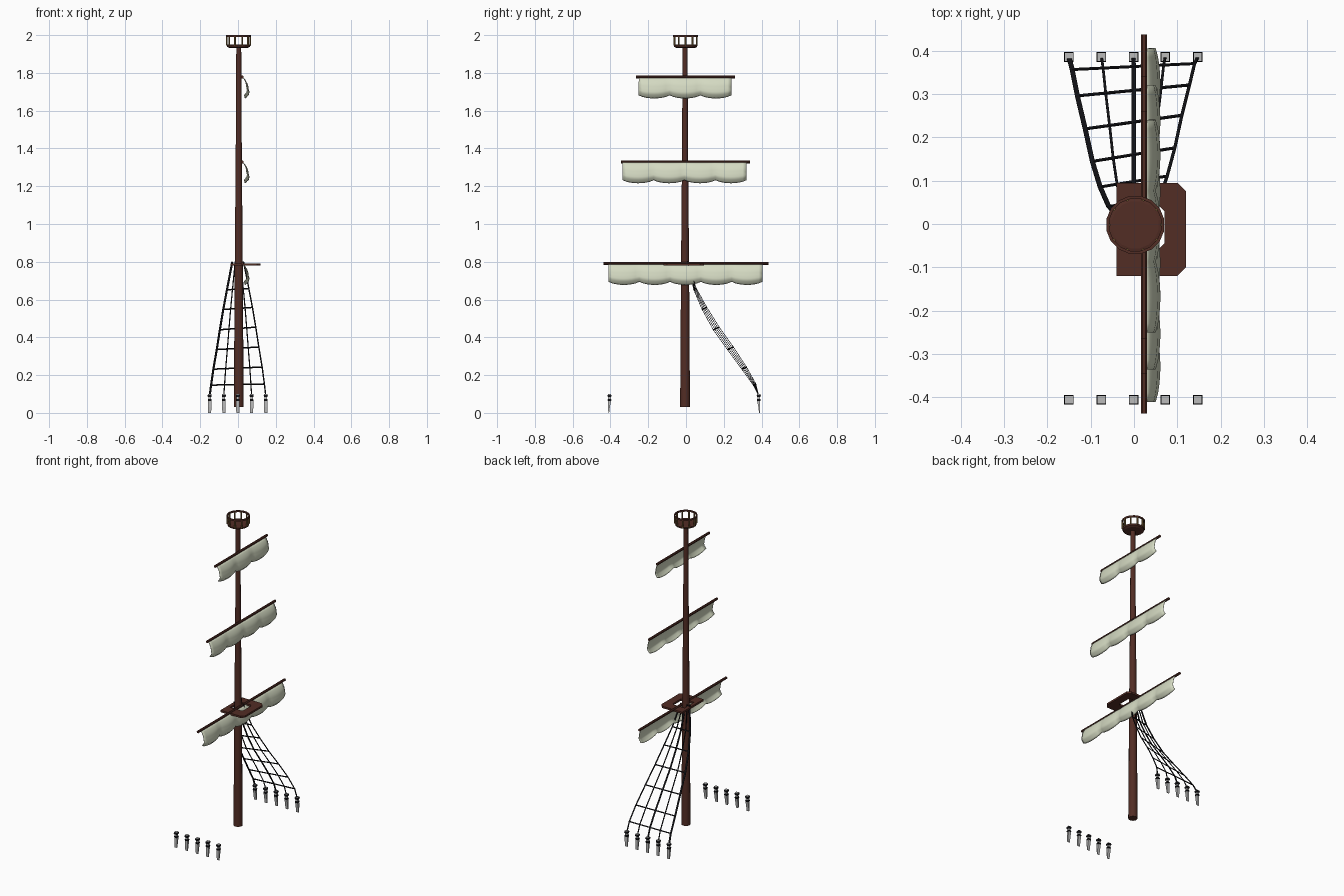
import bpy, bmesh, math
from mathutils import Vector

if "Cube" in bpy.data.objects:
    bpy.data.objects.remove(bpy.data.objects["Cube"])


def material(name, col):
    m = bpy.data.materials.new(name)
    m.diffuse_color = (*col, 1)
    m.use_nodes = True
    m.node_tree.nodes["Principled BSDF"].inputs["Base Color"].default_value = m.diffuse_color
    return m


WOOD = material("red_brown_wood", (0.085, 0.026, 0.018))
CANVAS = material("canvas", (0.66, 0.70, 0.54))
ROPE = material("black_rope", (0.006, 0.006, 0.008))
IRON = material("pale_grey", (0.5, 0.5, 0.5))
OCHRE = material("ochre_wood", (0.20, 0.12, 0.04))


def finish(name, bm, mat, smooth=False):
    bmesh.ops.recalc_face_normals(bm, faces=bm.faces)
    me = bpy.data.meshes.new(name)
    bm.to_mesh(me)
    bm.free()
    ob = bpy.data.objects.new(name, me)
    bpy.context.collection.objects.link(ob)
    me.materials.append(mat)
    if smooth:
        bpy.ops.object.select_all(action='DESELECT')
        ob.select_set(True)
        bpy.context.view_layer.objects.active = ob
        bpy.ops.object.shade_smooth_by_angle(angle=math.radians(40))
    return ob


def lathe(bm, profile, n, cx=0, cy=0, closed=False):
    """Revolve (radius, z) points; caps the ends unless the profile is a loop."""
    rings = [[bm.verts.new((cx + r * math.cos(2 * math.pi * (i + .5) / n),
                            cy + r * math.sin(2 * math.pi * (i + .5) / n), z))
              for i in range(n)] for r, z in profile]
    pairs = list(zip(rings, rings[1:])) + ([(rings[-1], rings[0])] if closed else [])
    for a, b in pairs:
        for i in range(n):
            j = (i + 1) % n
            bm.faces.new((a[i], a[j], b[j], b[i]))
    if not closed:
        bm.faces.new(rings[0])
        bm.faces.new(rings[-1])


def strip(bm, pts, width, thick, side):
    """Flat rope of rectangular section along pts, its width lying along side."""
    rings = []
    for i, p in enumerate(pts):
        t = (pts[min(i + 1, len(pts) - 1)] - pts[max(i - 1, 0)]).normalized()
        s = (side - t * side.dot(t)).normalized()
        n = t.cross(s)
        rings.append([bm.verts.new(p + s * a * width / 2 + n * b * thick / 2)
                      for a, b in ((-1, -1), (1, -1), (1, 1), (-1, 1))])
    for a, b in zip(rings, rings[1:]):
        for i in range(4):
            bm.faces.new((a[i], a[(i + 1) % 4], b[(i + 1) % 4], b[i]))
    bm.faces.new(rings[0])
    bm.faces.new(rings[-1])


# Mast
bm = bmesh.new()
lathe(bm, [(.027, .03), (.022, .79), (.017, 1.33), (.0135, 1.94)], 12, .004, -.005)
finish("mast", bm, WOOD, True)

# Crow's nest: floor, posts and rail
NX, NY = .003, -.002
bm = bmesh.new()
lathe(bm, [(.050, 1.932), (.062, 1.938), (.064, 1.948), (.055, 1.950)], 16, NX, NY)
finish("lookout_floor", bm, WOOD)
bm = bmesh.new()
lathe(bm, [(.061, 1.990), (.068, 1.990), (.068, 2.0), (.061, 2.0)], 16, NX, NY, True)
finish("lookout_rail", bm, WOOD)
bm = bmesh.new()
for k in range(10):
    a = 2 * math.pi * k / 10
    lathe(bm, [(.005, 1.945), (.005, 1.992)], 6, NX + .062 * math.cos(a), NY + .062 * math.sin(a))
finish("lookout_posts", bm, OCHRE)

# Platform with chamfered front corners and an opening for the mast
outer = [(-.04, -.12), (.1, -.12), (.12, -.1), (.12, .075), (.1, .095), (-.04, .095)]
inner = [(-.018, -.055), (.06, -.055), (.07, -.045), (.07, .03), (.06, .04), (-.018, .04)]
bm = bmesh.new()
loops = [[bm.verts.new((x, y, z)) for x, y in pts]
         for pts, z in ((outer, .78), (outer, .792), (inner, .792), (inner, .78))]
for a, b in zip(loops, loops[1:] + loops[:1]):
    for i in range(6):
        bm.faces.new((a[i], a[(i + 1) % 6], b[(i + 1) % 6], b[i]))
finish("platform", bm, WOOD)

# Yards and gathered sails: z, yard ends, sail ends, number of swags
PROFILE = [(.024, 0), (.036, .012), (.047, .03), (.052, .045), (.053, .056),
           (.058, .072), (.055, .086), (.046, .094), (.044, .098), (.036, .103)]
for label, z, y0, y1, s0, s1, n in (("lower", .79, -.437, .437, -.41, .405, 5),
                                    ("middle", 1.328, -.345, .34, -.335, .32, 4),
                                    ("upper", 1.777, -.265, .26, -.25, .24, 3)):
    bm = bmesh.new()
    lathe(bm, [(.008, y0), (.008, y1)], 8)
    for v in bm.verts:
        v.co = (v.co.x + .023, v.co.z, v.co.y + z + .001)
    finish(label + "_yard", bm, WOOD)

    bm = bmesh.new()
    STEP = 8
    cols = []
    for i in range(n * STEP + 1):
        swell = math.sin(math.pi * (i % STEP) / STEP) ** .7
        y = s0 + (s1 - s0) * i / (n * STEP)
        cols.append([bm.verts.new((.024 + (x - .024) * (.72 + .32 * swell), y,
                                   z - d * (.92 + .16 * swell))) for x, d in PROFILE])
    for a, b in zip(cols, cols[1:]):
        for k in range(len(PROFILE) - 1):
            bm.faces.new((a[k], b[k], b[k + 1], a[k + 1]))
    sail = finish(label + "_sail", bm, CANVAS, True)
    mod = sail.modifiers.new("thickness", 'SOLIDIFY')
    mod.thickness = .003
    mod.offset = 0

# Shrouds: five sagging ropes on the +y side only
FEET = [-.15, -.075, -.001, .072, .147]
PATH = [(1, .385, .09), (.95, .363, .15), (.87, .308, .237), (.75, .235, .342),
        (.64, .160, .447), (.52, .098, .553), (.39, .048, .655), (.2, .008, .8)]


def rope_point(i, k):
    f, y, z = PATH[k]
    lean = (i - 2) / 2 * math.sin(math.pi * k / 7)
    return Vector((FEET[i] * f, y + .016 * lean, z + .007 * lean))


X = Vector((1, 0, 0))
bm = bmesh.new()
for i, w in enumerate((.011, .006, .010, .006, .007)):
    strip(bm, [rope_point(i, k) for k in range(8)], w, .003, X)
finish("shroud_ropes", bm, ROPE)

# Rungs tied across the shrouds
bm = bmesh.new()
for k in range(1, 7):
    along = rope_point(2, k + 1) - rope_point(2, k - 1)
    strip(bm, [rope_point(i, k) for i in range(5)], .007, .004, along)
finish("shroud_rungs", bm, ROPE)

# Rope fittings on both sides: tapered plate, black lashings, pale blocks


def block(bm, x, y, levels):
    rings = [[bm.verts.new((x + a * w, y + dy + b * d, z))
              for a, b in ((-1, -1), (1, -1), (1, 1), (-1, 1))] for w, d, dy, z in levels]
    for p, q in zip(rings, rings[1:]):
        for i in range(4):
            bm.faces.new((p[i], p[(i + 1) % 4], q[(i + 1) % 4], q[i]))
    bm.faces.new(rings[0])
    bm.faces.new(rings[-1])


for label, y in (("back", .385), ("front", -.405)):
    s = 1 if y > 0 else -1
    pale, dark = bmesh.new(), bmesh.new()
    for x in FEET:
        block(pale, x, y, [(.008, .002, s * .004, 0), (.009, .005, s * .003, .03), (.009, .008, 0, .062)])
        block(pale, x, y, [(.007, .007, 0, .073), (.007, .007, 0, .084)])
        block(pale, x, y, [(.009, .009, 0, .096), (.009, .009, 0, .099)])
        block(dark, x, y, [(.008, .008, 0, .062), (.010, .010, 0, .068), (.008, .008, 0, .074)])
        block(dark, x, y, [(.008, .008, 0, .083), (.011, .011, 0, .090), (.010, .010, 0, .096)])
    finish(label + "_fitting_plates", pale, IRON)
    finish(label + "_fitting_lashings", dark, ROPE)
